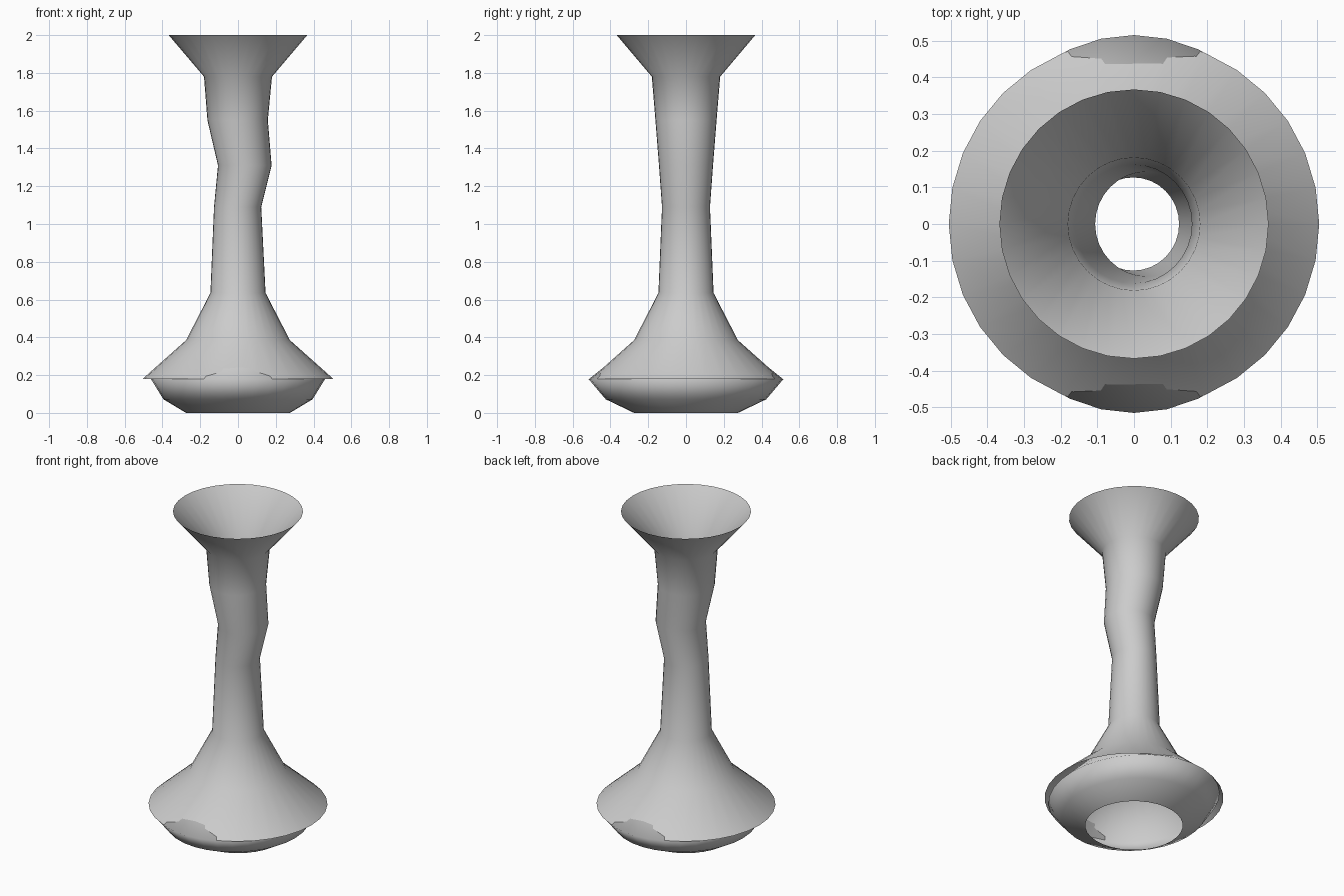
import bpy
import bmesh
from math import cos, sin, pi

if "Cube" in bpy.data.objects:
    bpy.data.objects.remove(bpy.data.objects["Cube"])

SEGMENTS = 32


def lofted_shell(name, rings):
    """Open smooth shell through rings of (z, x radius, y radius, x offset)."""
    bm = bmesh.new()
    loops = []
    for z, rx, ry, ox in rings:
        loops.append([bm.verts.new((ox + rx * cos(2 * pi * i / SEGMENTS),
                                    ry * sin(2 * pi * i / SEGMENTS), z))
                      for i in range(SEGMENTS)])
    for low, high in zip(loops, loops[1:]):
        for i in range(SEGMENTS):
            j = (i + 1) % SEGMENTS
            face = bm.faces.new((low[i], low[j], high[j], high[i]))
            face.smooth = True
    mesh = bpy.data.meshes.new(name)
    bm.to_mesh(mesh)
    bm.free()
    obj = bpy.data.objects.new(name, mesh)
    bpy.context.collection.objects.link(obj)
    return obj


# Flared skirt, bent neck and trumpet mouth
lofted_shell("neck_and_skirt", [
    (0.18, 0.505, 0.505, 0),
    (0.385, 0.275, 0.275, 0),
    (0.635, 0.146, 0.146, 0),
    (1.09, 0.125, 0.127, -0.002),
    (1.31, 0.142, 0.143, 0.036),
    (1.55, 0.160, 0.162, -0.002),
    (1.78, 0.180, 0.181, 0),
    (2.0, 0.367, 0.367, 0),
])

# Oval base bowl, open below, tucked up under the skirt
lofted_shell("base_bowl", [
    (0.0, 0.275, 0.275, 0),
    (0.072, 0.395, 0.425, 0),
    (0.178, 0.46, 0.515, 0),
    (0.385, 0.255, 0.257, 0),
])
